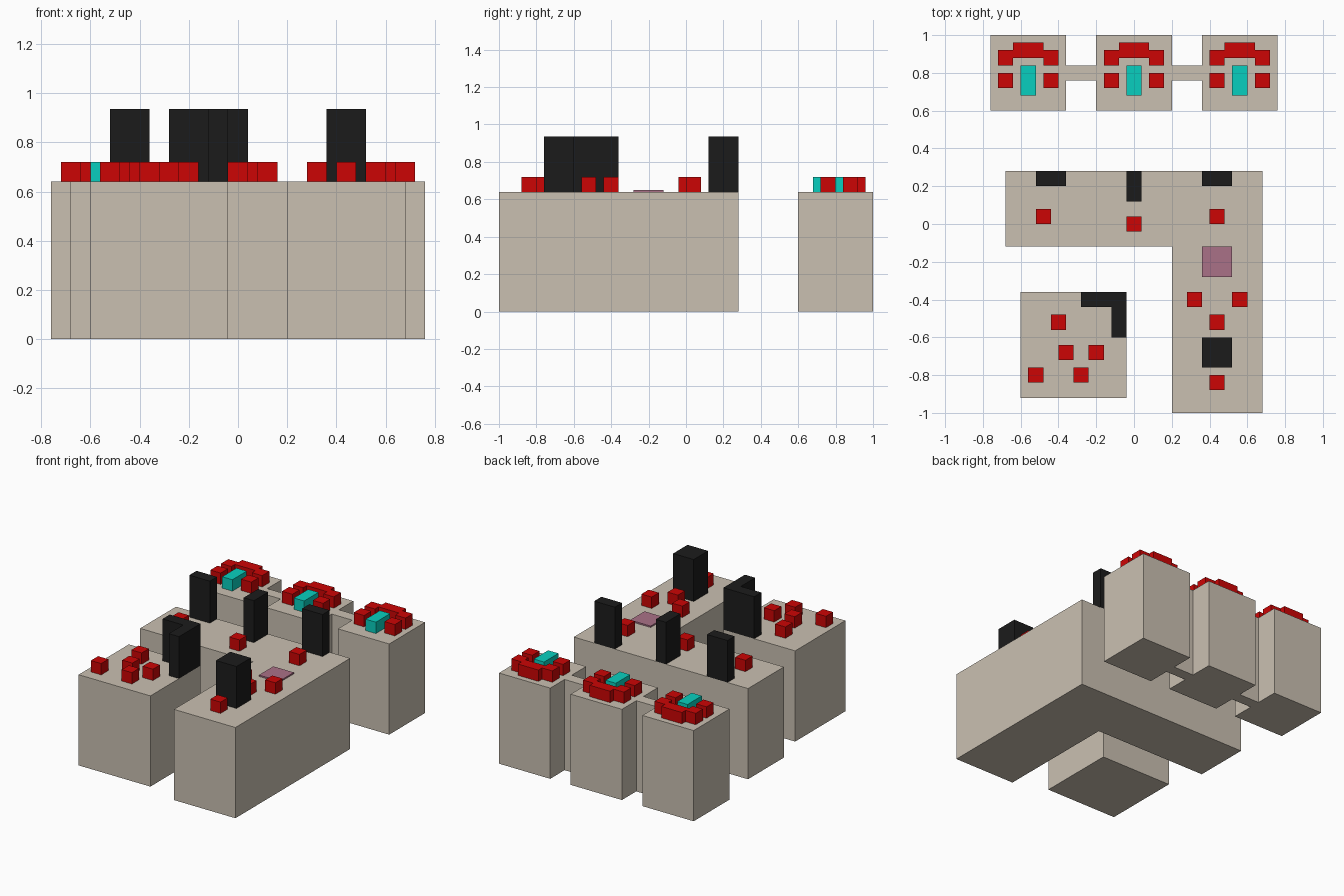
import bpy
import bmesh

if "Cube" in bpy.data.objects:
    bpy.data.objects.remove(bpy.data.objects["Cube"])

FLOOR = 0.64      # top of the raised floors
WALL = 0.936      # top of the dark columns
CUBE = 0.72       # top of the small furniture


def material(name, rgb):
    m = bpy.data.materials.new(name)
    m.diffuse_color = (*[(c / 255) ** 2.2 for c in rgb], 1)
    m.use_nodes = True
    m.node_tree.nodes["Principled BSDF"].inputs["Base Color"].default_value = m.diffuse_color
    return m


stone = material("stone", (201, 191, 176))
black = material("black", (33, 33, 33))
red = material("red", (203, 13, 13))
teal = material("teal", (17, 206, 189))
mauve = material("mauve", (168, 112, 134))


def prism(name, outline, z0, z1, mat):
    """Extrude a counter-clockwise outline from z0 to z1."""
    bm = bmesh.new()
    face = bm.faces.new([bm.verts.new((x, y, z0)) for x, y in outline])
    top = bmesh.ops.extrude_face_region(bm, geom=[face], use_keep_orig=True)["geom"]
    verts = [v for v in top if isinstance(v, bmesh.types.BMVert)]
    bmesh.ops.translate(bm, verts=verts, vec=(0, 0, z1 - z0))
    bmesh.ops.recalc_face_normals(bm, faces=bm.faces)
    mesh = bpy.data.meshes.new(name)
    bm.to_mesh(mesh)
    bm.free()
    mesh.materials.append(mat)
    ob = bpy.data.objects.new(name, mesh)
    bpy.context.collection.objects.link(ob)
    return ob


def box(name, x0, x1, y0, y1, z0, z1, mat):
    return prism(name, [(x0, y0), (x1, y0), (x1, y1), (x0, y1)], z0, z1, mat)


def cube(name, x, y):
    return box(name, x - 0.04, x + 0.04, y - 0.04, y + 0.04, FLOOR, CUBE, red)


# L-shaped hall and square side room
prism("hall_floor", [(-0.68, -0.12), (0.2, -0.12), (0.2, -1), (0.68, -1),
                     (0.68, 0.28), (-0.68, 0.28)], 0, FLOOR, stone)
box("side_room_floor", -0.6, -0.04, -0.92, -0.36, 0, FLOOR, stone)

# Three back rooms joined by narrow corridors, as one outline
front = [(-0.76, 0.6), (-0.36, 0.6), (-0.36, 0.76), (-0.2, 0.76), (-0.2, 0.6),
         (0.2, 0.6), (0.2, 0.76), (0.36, 0.76), (0.36, 0.6), (0.76, 0.6)]
back = [(x, 1.6 - y) for x, y in reversed(front)]
prism("back_rooms_floor", front + back, 0, FLOOR, stone)

# Dark columns and the corner wall
for x in (-0.44, 0.44):
    box("wall_column", x - 0.08, x + 0.08, 0.2, 0.28, FLOOR, WALL, black)
box("centre_column", -0.04, 0.04, 0.12, 0.28, FLOOR, WALL, black)
box("square_column", 0.36, 0.52, -0.76, -0.6, FLOOR, WALL, black)
prism("corner_wall", [(-0.28, -0.44), (-0.12, -0.44), (-0.12, -0.6), (-0.04, -0.6),
                      (-0.04, -0.36), (-0.28, -0.36)], FLOOR, WALL, black)

# Thin floor plate
box("floor_plate", 0.36, 0.52, -0.28, -0.12, FLOOR, 0.65, mauve)

# Loose red cubes
for x, y in [(-0.48, 0.04), (0, 0), (0.44, 0.04), (0.32, -0.4), (0.56, -0.4),
             (0.44, -0.52), (0.44, -0.84), (-0.4, -0.52), (-0.36, -0.68),
             (-0.2, -0.68), (-0.52, -0.8), (-0.28, -0.8)]:
    cube("loose_cube", x, y)

# Teal table ringed by red seats in each back room
for cx in (-0.56, 0, 0.56):
    box("table", cx - 0.04, cx + 0.04, 0.68, 0.84, FLOOR, CUBE, teal)
    for s in (-1, 1):
        for dx, y in ((0.04, 0.92), (0.12, 0.88), (0.12, 0.76)):
            cube("seat", cx + s * dx, y)
